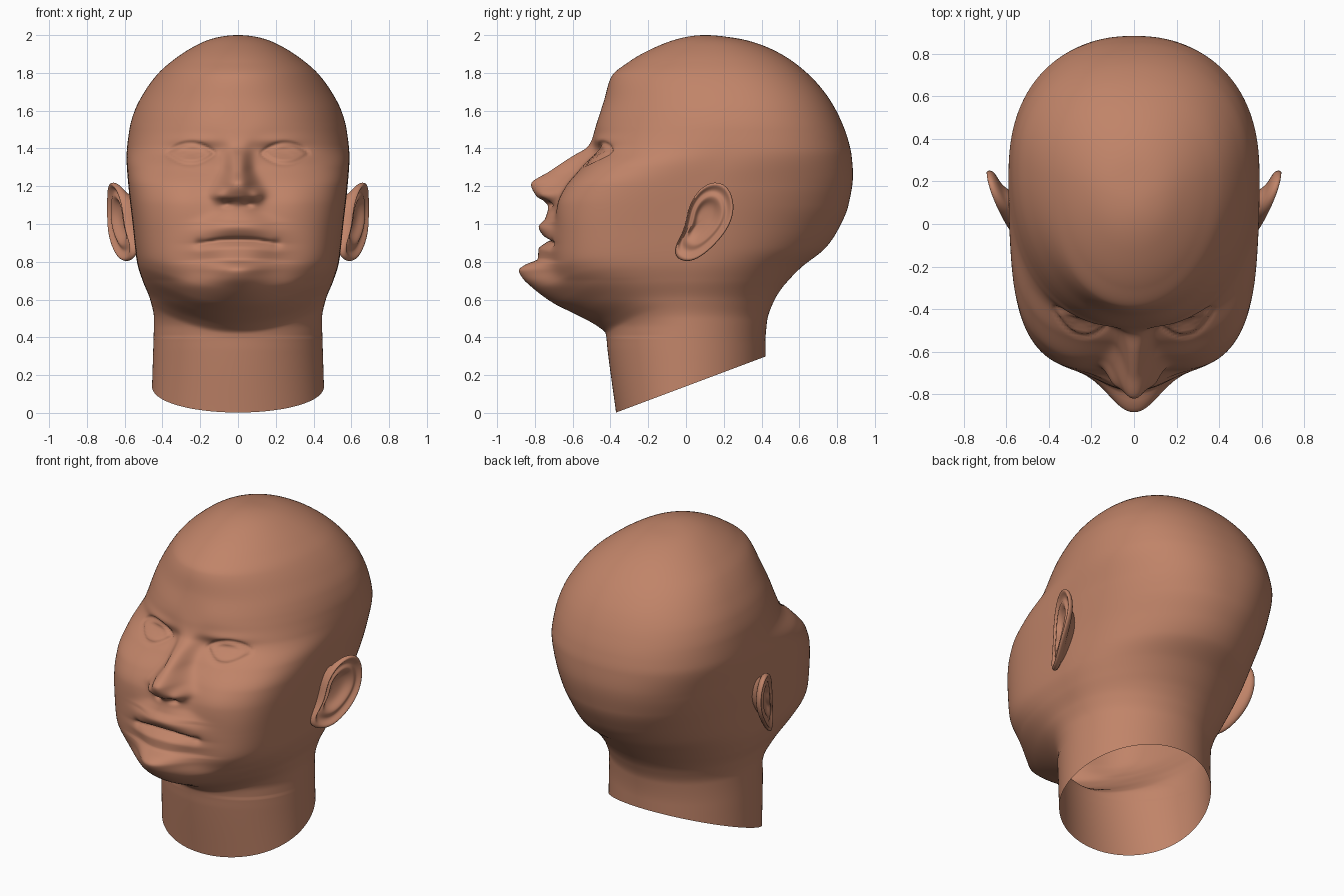
import bpy, bmesh, math
from mathutils import Vector

if "Cube" in bpy.data.objects:
    bpy.data.objects.remove(bpy.data.objects["Cube"])

skin = bpy.data.materials.new("skin")
skin.diffuse_color = (0.53, 0.23, 0.14, 1)
skin.use_nodes = True
skin.node_tree.nodes["Principled BSDF"].inputs["Base Color"].default_value = skin.diffuse_color


# Height is warped near the crown so that the rounded top interpolates smoothly
def warp(z):
    return z if z < 1.3 else 1.3 + 0.7 * math.asin(min(1, (z - 1.3) / 0.7))


def unwarp(s):
    return s if s < 1.3 else 1.3 + 0.7 * math.sin((s - 1.3) / 0.7)


def curve(*pts):
    """Monotone smooth interpolation through (height, value) points."""
    xs = [warp(p[0]) for p in pts]
    ys = [p[1] for p in pts]
    d = [(ys[i + 1] - ys[i]) / (xs[i + 1] - xs[i]) for i in range(len(xs) - 1)]
    m = [d[0]] + [2 * a * b / (a + b) if a * b > 0 else 0 for a, b in zip(d, d[1:])] + [d[-1]]

    def f(s):
        i = 0
        while i < len(d) - 1 and s > xs[i + 1]:
            i += 1
        h = xs[i + 1] - xs[i]
        t = min(1, max(0, (s - xs[i]) / h))
        return ((1 + 2 * t) * (1 - t) ** 2 * ys[i] + t * (1 - t) ** 2 * h * m[i]
                + t * t * (3 - 2 * t) * ys[i + 1] + t * t * (t - 1) * h * m[i + 1])
    return f


def bump(x, z, cx, cz, sx, sz):
    return math.exp(-((x - cx) / sx) ** 2 - ((z - cz) / sz) ** 2)


crown = [(1.51, -.48), (1.65, -.435), (1.78, -.395), (1.86, -.3), (1.95, -.13), (1.99, 0), (2, .1)]
# Centre line of the face, with chin, lips and nose
centre = curve((0, -.37), (.33, -.415), (.42, -.425), (.46, -.47), (.52, -.58), (.58, -.70),
               (.66, -.81), (.72, -.87), (.755, -.885), (.785, -.85), (.815, -.785), (.87, -.78),
               (.90, -.745), (.915, -.735), (.93, -.75), (.985, -.78), (1.03, -.745), (1.09, -.73),
               (1.12, -.75), (1.145, -.79), (1.21, -.82), (1.28, -.72), (1.36, -.6), (1.41, -.52),
               (1.45, -.497), *crown)
# Face plane without those features
base = curve((0, -.37), (.33, -.415), (.42, -.425), (.46, -.465), (.52, -.56), (.58, -.64),
             (.66, -.69), (.75, -.705), (.9, -.70), (1.0, -.695), (1.1, -.68), (1.2, -.635),
             (1.3, -.555), (1.38, -.495), (1.45, -.485), *crown)
# Half width of chin, lips and nose
spread = curve((0, .2), (.46, .22), (.66, .2), (.755, .155), (.82, .17), (.9, .2), (1.0, .17),
               (1.07, .10), (1.12, .095), (1.16, .105), (1.21, .085), (1.3, .06), (1.4, .06), (1.5, .1), (2, .1))
back = curve((0, .42), (.36, .42), (.49, .43), (.58, .46), (.65, .50), (.71, .55), (.77, .61), (.875, .74),
             (.97, .805), (1.1, .86), (1.26, .884), (1.36, .877), (1.45, .857), (1.56, .815), (1.66, .76),
             (1.75, .69), (1.83, .605), (1.89, .52), (1.94, .42), (1.975, .31), (1.993, .2), (2, .1))
width = curve((0, .46), (.3, .45), (.5, .445), (.6, .465), (.7, .505), (.8, .535), (1, .558),
              (1.2, .58), (1.35, .59), (1.5, .575), (1.6, .547), (1.7, .495), (1.8, .42),
              (1.87, .34), (1.93, .25), (1.98, .14), (2, 0))
middle = curve((0, 0), (.5, 0), (1.0, .04), (1.2, .1), (1.4, .24), (1.6, .25), (2, .1))
# Squareness of the sections, front and back
square = curve((0, 2), (.45, 2), (.6, 2.7), (.7, 3.2), (.85, 3.6), (1.0, 3.7), (1.2, 3.7), (1.3, 3.3),
               (1.42, 2.4), (1.55, 2.1), (1.8, 2), (2, 2))
square_back = curve((0, 2), (.85, 2), (1.25, 2.3), (1.6, 2.25), (2, 2.05))


def face_detail(x, z):
    """Forward relief of the eyes, nose wings, cheeks and mouth line."""
    ax = abs(x)
    f = .035 * bump(ax, z, .1, 1.15, .035, .035)            # nose wings
    f -= .025 * bump(ax, z, .055, 1.105, .025, .014)        # nostrils
    f += .012 * bump(ax, z, .3, 1.14, .12, .12)             # cheeks
    f -= .035 * bump(ax, z, .22, 1.385, .12, .036)          # eye sockets
    f += .008 * bump(ax, z, .23, 1.445, .13, .025)          # brows
    dx, dz = (ax - .25) / .1, (z - 1.373) / .034
    e = 1 - dx * dx - abs(dz)                               # almond eye
    if abs(dx) < 1.3:
        f += .014 * math.exp(-(e / .28) ** 2) + (.022 * min(1, e * 1.6) if e > 0 else 0)
        f -= .01 * math.exp(-((e + .7) / .25) ** 2)
    zm = z + .02 * (ax / .2) ** 2
    f -= .02 * math.exp(-((zm - .917) / .011) ** 2 - (ax / .2) ** 8)
    f -= .012 * bump(ax, z, .205, .9, .025, .02)            # mouth corners
    return f


# Head and neck: stacked rounded sections with relief on the front
COLS, ROWS = 220, 260
top = warp(2)
bm = bmesh.new()
rings = []
for j in range(ROWS):
    s = top * j / ROWS
    z = unwarp(s)
    w, ym, yf, yb, n, nb = width(s), middle(s), base(s), back(s), square(s), square_back(s)
    ring = []
    for i in range(COLS):
        u = 2 * math.pi * i / COLS
        a = u - .5 * math.sin(u)
        sn, c = math.sin(a), math.cos(a)
        k = n if c > 0 else nb
        r = (abs(sn) ** k + abs(c) ** k) ** (-1 / k)
        x = w * sn * r
        y = ym + c * r * ((yf - ym) if c > 0 else (ym - yb))
        if c > 0:
            fade = min(1, c * 2.5)
            if .4 < z < .95:                                # jaw edge rises to the sides
                lift = .65 * x * x * min(1, (.95 - z) / .25)
                y = ym + c * r * (base(s - lift) - ym)
            sm = warp(z + .02 * min(1, (x / .2) ** 2)) if .84 < z < 1.0 else s
            power = 2.1 if z < .8 else 2.5
            y += (centre(sm) - base(sm)) * math.exp(-(abs(x) / spread(s)) ** power) * fade
            y -= face_detail(x, z) * fade
        ring.append(bm.verts.new((x, y, z)))
    rings.append(ring)
for lo, hi in zip(rings, rings[1:]):
    for i in range(COLS):
        k = (i + 1) % COLS
        bm.faces.new((lo[i], lo[k], hi[k], hi[i]))
pole = bm.verts.new((0, .1, 2))
for i in range(COLS):
    bm.faces.new((rings[-1][i], rings[-1][(i + 1) % COLS], pole))
# Slanted open cut under the neck
bmesh.ops.bisect_plane(bm, geom=bm.verts[:] + bm.edges[:] + bm.faces[:], plane_co=(0, -.37, .002),
                       plane_no=Vector((0, .375, -1)), clear_outer=True)
bmesh.ops.recalc_face_normals(bm, faces=bm.faces[:])


def finish(bm, name):
    me = bpy.data.meshes.new(name)
    bm.to_mesh(me)
    bm.free()
    me.materials.append(skin)
    for p in me.polygons:
        p.use_smooth = True
    ob = bpy.data.objects.new(name, me)
    bpy.context.collection.objects.link(ob)
    return ob


finish(bm, "head_and_neck")

# Ears: concentric rings of the outline, from the bowl over the rim to the back
outline = [(.015, 1.10), (.07, 1.19), (.15, 1.23), (.22, 1.205), (.253, 1.13), (.253, 1.05), (.22, .97),
           (.155, .89), (.075, .82), (.005, .795), (-.058, .82), (-.06, .88), (-.02, .945), (.002, 1.02)]
bm = bmesh.new()
rings = []
# each ring: scale, outward offset, centre y
for scale, off, cy in [(.12, -.05, .095), (.38, -.045, .095), (.52, -.02, .095), (.63, -.008, .095),
                       (.74, -.024, .095), (.84, -.014, .095), (.92, .003, .095), (.99, .0, .095),
                       (1.01, -.022, .095), (.9, -.045, .09), (.7, -.06, .07), (.55, -.12, .05)]:
    ring = []
    for y, z in outline:
        yy, zz = cy + (y - .095) * scale, 1.03 + (z - 1.03) * scale
        flare = .692 - .115 * (max(0, .23 - yy) / .27) ** 1.5
        ring.append(bm.verts.new((flare + off, yy, zz)))
    rings.append(ring)
for a, b in zip(rings, rings[1:]):
    for i in range(len(outline)):
        k = (i + 1) % len(outline)
        bm.faces.new((a[i], a[k], b[k], b[i]))
bm.faces.new(rings[0])
bmesh.ops.recalc_face_normals(bm, faces=bm.faces[:])
ears = finish(bm, "ears")
ears.modifiers.new("mirror", 'MIRROR').use_mirror_merge = False
sub = ears.modifiers.new("smooth", 'SUBSURF')
sub.levels = sub.render_levels = 2
